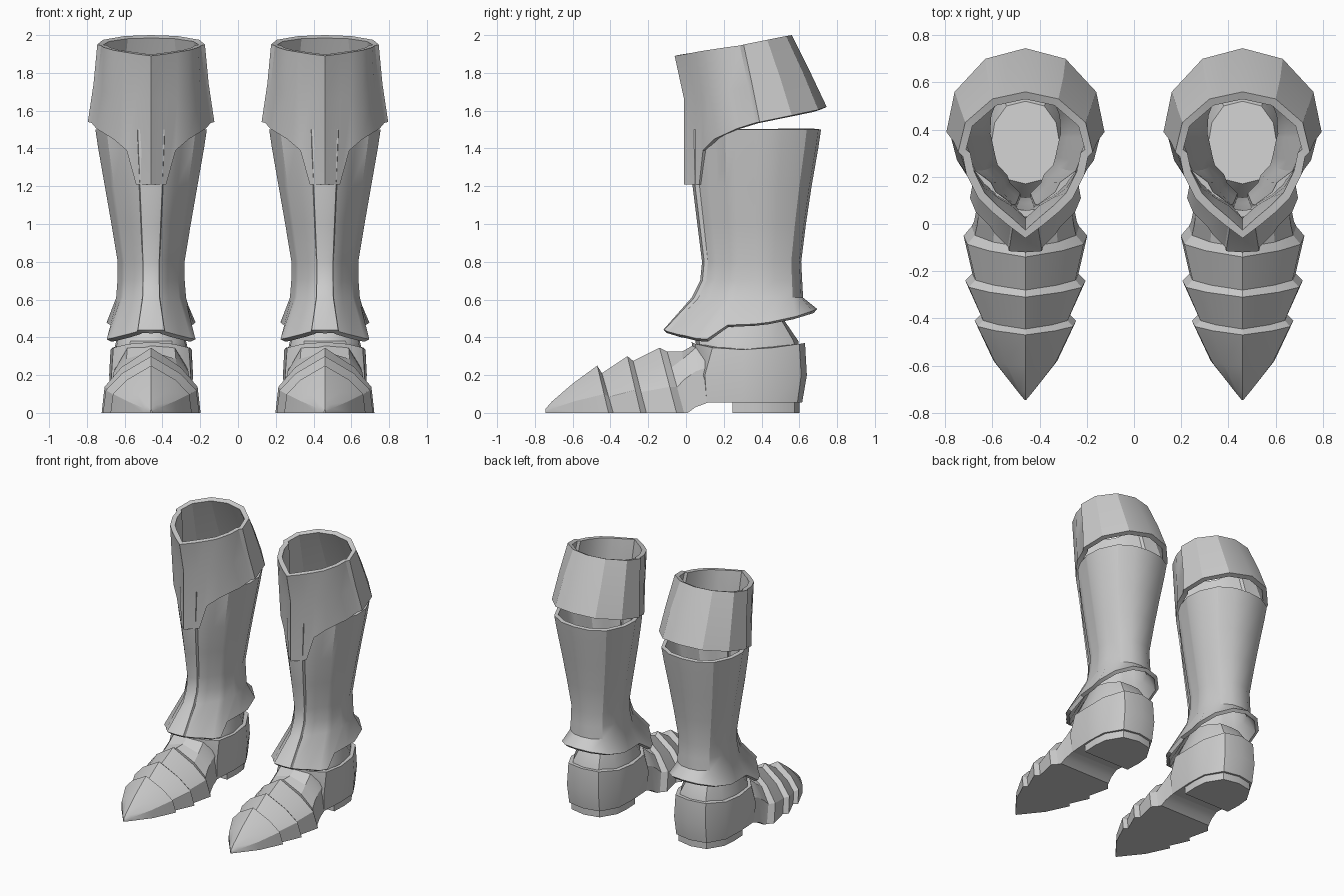
import bpy, bmesh, math

steel = bpy.data.materials.new("grey_steel")
steel.diffuse_color = (0.6, 0.6, 0.6, 1)
steel.roughness = 0.6


def full_ring(half):
    """Mirror a half outline (x >= 0) into a closed ring."""
    return list(half) + [(-x, y, z) for x, y, z in reversed(half) if x > 1e-6]


def loft(name, halves, cx, caps=False, thickness=0.0, angle=30):
    """Skin a stack of half outlines; cap it or give it wall thickness."""
    bm = bmesh.new()
    rings = [[bm.verts.new((x + cx, y, z)) for x, y, z in full_ring(h)] for h in halves]
    n = len(rings[0])
    for a, b in zip(rings, rings[1:]):
        for i in range(n):
            j = (i + 1) % n
            bm.faces.new((a[i], a[j], b[j], b[i]))
    if caps:
        bm.faces.new(rings[0][::-1])
        bm.faces.new(rings[-1])
        bmesh.ops.recalc_face_normals(bm, faces=bm.faces)
    me = bpy.data.meshes.new(name)
    bm.to_mesh(me)
    bm.free()
    me.materials.append(steel)
    ob = bpy.data.objects.new(name, me)
    bpy.context.collection.objects.link(ob)
    bpy.ops.object.select_all(action='DESELECT')
    ob.select_set(True)
    bpy.context.view_layer.objects.active = ob
    if thickness:
        m = ob.modifiers.new("wall", 'SOLIDIFY')
        m.thickness, m.offset = thickness, -1
        bpy.ops.object.modifier_apply(modifier=m.name)
    bpy.ops.object.shade_smooth_by_angle(angle=math.radians(angle))
    return ob


# Cuff: pointed front with a tongue, stepped seam at the side, flared back
CUFF = [
    [(0, -.01, 1.21), (.08, .07, 1.21), (.13, .09, 1.39), (.2, .15, 1.45), (.29, .27, 1.505),
     (.315, .365, 1.535), (.335, .39, 1.54), (.3, .56, 1.575), (.17, .7, 1.605), (0, .745, 1.62)],
    [(0, -.01, 1.66), (.08, .05, 1.66), (.14, .085, 1.67), (.2, .13, 1.68), (.26, .23, 1.7),
     (.285, .33, 1.735), (.305, .35, 1.74), (.28, .5, 1.77), (.16, .62, 1.8), (0, .655, 1.81)],
    [(0, -.06, 1.89), (.08, .0, 1.9), (.14, .05, 1.91), (.2, .11, 1.92), (.25, .21, 1.935),
     (.265, .285, 1.945), (.285, .305, 1.95), (.255, .43, 1.975), (.14, .53, 1.995), (0, .56, 2.0)],
]

# Greave: fluted section, as fractions of half width and of depth either side of the seam
FLUTES = [(0, 0), (.24, .04), (.26, .11), (.5, .26), (.57, .38), (.8, .53), (.87, .68), (.97, .97)]
CALF = [(1, .04), (.97, .4), (.76, .78), (.4, .96), (0, 1)]
SEAM = .37


def greave_ring(z, front, width, back):
    return ([(u * width, front + (SEAM - front) * v, z) for u, v in FLUTES] +
            [(u * width, SEAM + (back - SEAM) * v, z) for u, v in CALF])


GREAVE_HEM = [(0, -.12, .44), (.07, -.115, .44), (.075, -.095, .43), (.13, -.04, .415),
              (.15, -.01, .41), (.21, .05, .395), (.235, .11, .39), (.215, .22, .465),
              (.225, .36, .47), (.235, .44, .48), (.2, .58, .51), (.11, .67, .54), (0, .695, .55)]
GREAVE = [GREAVE_HEM] + [greave_ring(*r) for r in (
    (.61, .03, .185, .62), (.7, .075, .178, .615), (.8, .085, .177, .61), (1.0, .06, .21, .635),
    (1.2, .035, .245, .665), (1.4, .03, .28, .7), (1.5, .03, .295, .715))]


# Foot: (y, half width, height, base, slant, shoulder height, side height)
def foot_ring(y, w, h, base, slant, s1, s2):
    pts = [(0, h), (.6 * w, s1 * h), (.94 * w, s2 * h), (w, base), (0, base)]
    return [(x, y + slant * (1 - z / h), z) for x, z in pts]


FOOT = [foot_ring(*r) for r in (
    (-.745, .004, .02, 0, 0, .7, .4), (-.71, .04, .06, 0, .01, .7, .4),
    (-.6, .135, .155, 0, .02, .7, .4),
    (-.47, .215, .25, 0, .06, .7, .4), (-.445, .19, .21, 0, .06, .7, .4),   # toe plate edge
    (-.31, .255, .3, 0, .07, .7, .4), (-.28, .225, .275, 0, .07, .7, .4),   # middle plate edge
    (-.14, .262, .345, 0, .09, .7, .4), (-.1, .228, .325, 0, .09, .74, .42),  # rear plate edge
    (-.02, .218, .325, 0, .03, .88, .55), (.05, .21, .365, .03, 0, .94, .6),
    (.12, .2, .35, .056, 0, .94, .7), (.25, .18, .33, .06, 0, .9, .7))]

# Heel cup: wraps the back of the foot
CUP_TOP = [(0, .03, .375), (.12, .05, .365), (.2, .14, .345), (.215, .3, .335),
           (.205, .46, .345), (.13, .6, .365), (0, .63, .37)]
CUP_MID = [(0, .05, .2), (.13, .055, .2), (.21, .1, .2), (.222, .3, .2),
           (.212, .47, .2), (.135, .61, .2), (0, .64, .2)]
CUP_LOW = [(0, .1, .055), (.13, .1, .055), (.2, .11, .055), (.212, .3, .055),
           (.205, .46, .055), (.13, .59, .055), (0, .615, .055)]

# Ankle: tapers up into the greave
ANKLE = [
    [(0, .06, .3), (.12, .08, .3), (.19, .18, .3), (.2, .32, .3), (.185, .46, .3), (.11, .58, .3), (0, .605, .3)],
    [(0, .05, .38), (.11, .07, .38), (.18, .16, .37), (.19, .32, .36), (.175, .46, .37), (.11, .57, .38), (0, .595, .38)],
    [(0, .17, .54), (.08, .19, .54), (.14, .25, .53), (.145, .34, .52), (.13, .43, .51), (.08, .5, .5), (0, .52, .49)],
]

# Heel block under the cup
HEEL = [[(0, .245, z), (.195, .245, z), (.2, .36, z), (.19, .46, z), (.12, .575, z), (0, .6, z)]
        for z in (0, .06)]

for side, cx in (("left", -.46), ("right", .46)):
    loft(side + "_cuff", CUFF, cx, thickness=.035)
    loft(side + "_greave", GREAVE, cx, thickness=.028)
    loft(side + "_foot_plates", FOOT, cx, caps=True, angle=22)
    loft(side + "_heel_cup", [CUP_LOW, CUP_MID, CUP_TOP], cx, caps=True, angle=40)
    loft(side + "_ankle", ANKLE, cx, caps=True, angle=40)
    loft(side + "_heel", HEEL, cx, caps=True)
